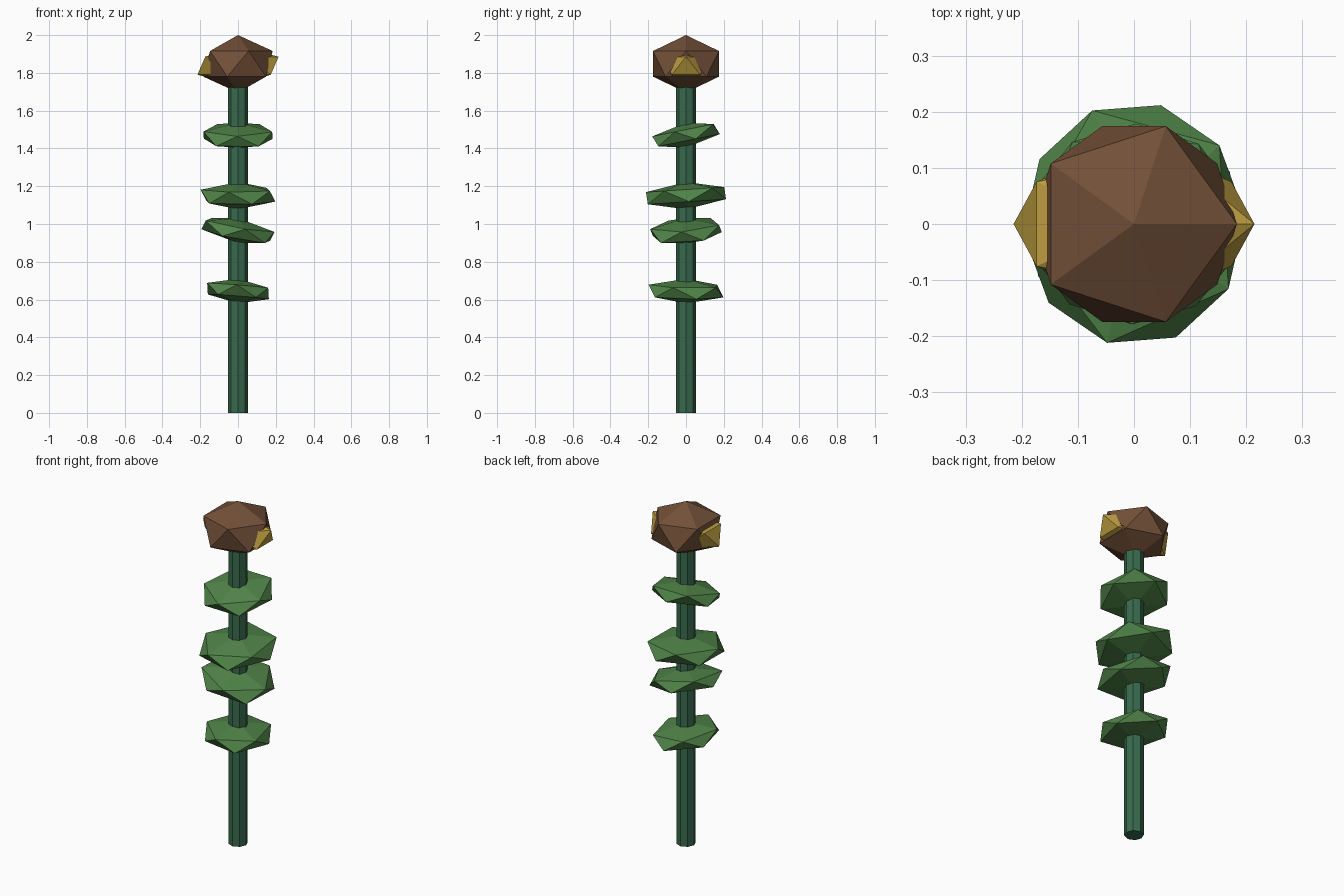
import bpy
from math import radians
from mathutils import Matrix

if "Cube" in bpy.data.objects:
    bpy.data.objects.remove(bpy.data.objects["Cube"])


def material(name, rgb):
    mat = bpy.data.materials.new(name)
    mat.use_nodes = True
    color = (*rgb, 1)
    mat.diffuse_color = color
    bsdf = mat.node_tree.nodes["Principled BSDF"]
    bsdf.inputs["Base Color"].default_value = color
    bsdf.inputs["Roughness"].default_value = 0.9
    return mat


brown = material("bark_brown", (0.17, 0.08, 0.04))
gold = material("gold", (0.5, 0.33, 0.05))
leaf_green = material("leaf_green", (0.08, 0.23, 0.065))
stem_green = material("stem_green", (0.04, 0.145, 0.075))


def finish(name, mat):
    obj = bpy.context.object
    obj.name = name
    obj.data.materials.append(mat)
    return obj


def gem(name, mat, z, radii, spin=0, slope=(0, 0)):
    """Squashed icosahedron, spun about z and then tilted by a slope in x and y."""
    bpy.ops.mesh.primitive_ico_sphere_add(subdivisions=1, radius=1)
    obj = finish(name, mat)
    tilt = Matrix.Identity(4)
    tilt[2][0], tilt[2][1] = slope
    squash = Matrix.Diagonal((*radii, 1))
    obj.data.transform(tilt @ squash @ Matrix.Rotation(radians(spin), 4, "Z"))
    obj.location.z = z
    return obj


# Stem
bpy.ops.mesh.primitive_cylinder_add(vertices=8, radius=0.052, depth=1.78, location=(0, 0, 0.89))
finish("stem", stem_green)

# Leaf clusters, from the lowest up
leaves = [
    (0.645, (0.19, 0.222, 0.065), -20, (-0.08, -0.02)),
    (0.965, (0.218, 0.216, 0.066), -7, (-0.18, 0.08)),
    (1.15, (0.222, 0.244, 0.072), 40, (0.0, 0.065)),
    (1.47, (0.214, 0.2, 0.066), -19, (0.0, 0.2)),
]
for i, (z, radii, spin, slope) in enumerate(leaves):
    gem(f"leaf_cluster_{i + 1}", leaf_green, z, radii, spin, slope)

# Head, with a gold core that pokes out at both sides
gem("head", brown, 1.84 + 0.008, (0.205, 0.205, 0.152))
gem("gold_core", gold, 1.838, (0.24, 0.143, 0.106))
